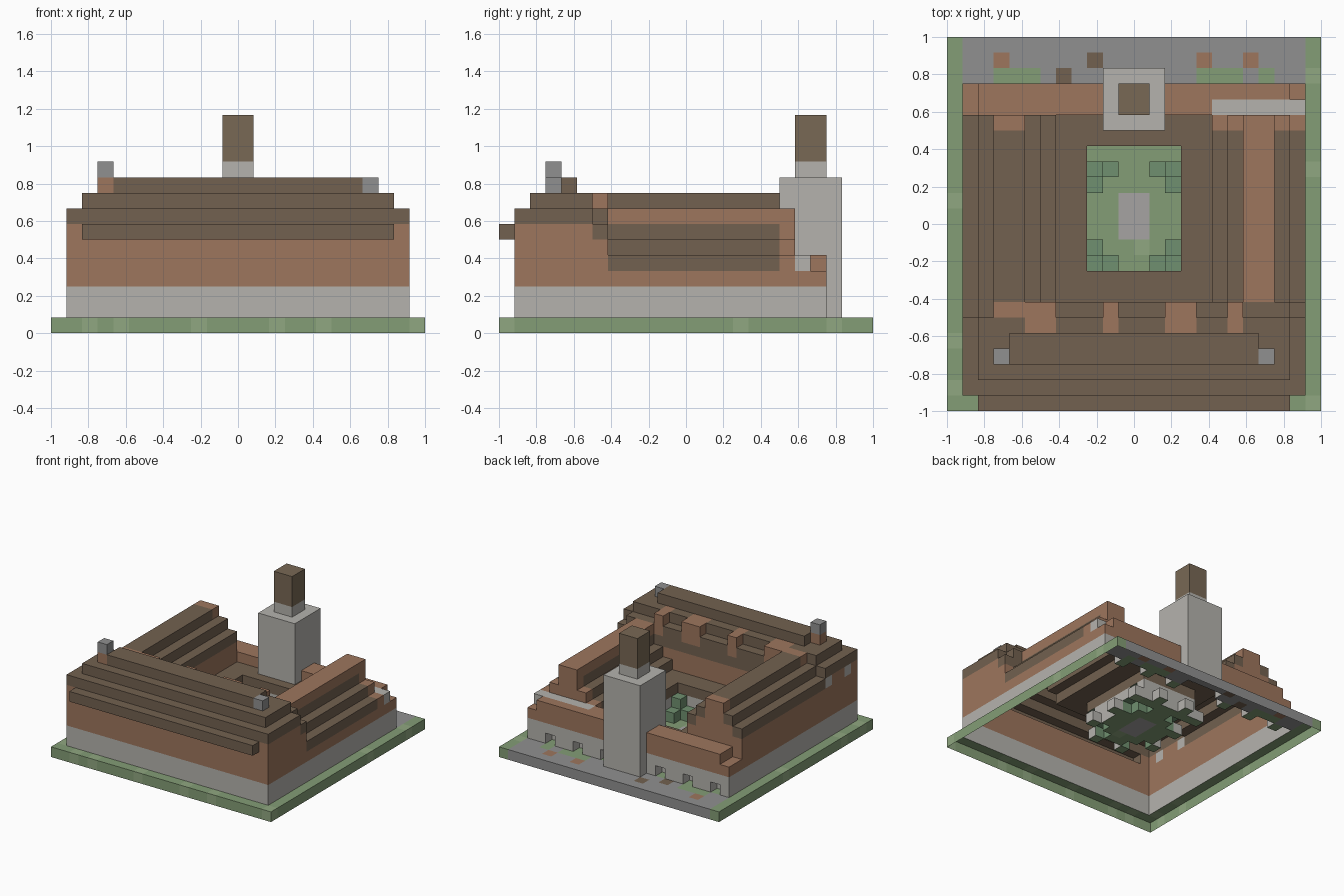
import bpy, bmesh, random
from mathutils import Vector

if "Cube" in bpy.data.objects:
    bpy.data.objects.remove(bpy.data.objects["Cube"])

random.seed(4)
U = 1 / 12          # block size
cells = {}          # (x, y, z) -> part name


def box(part, x0, x1, y0, y1, z0, z1):
    for x in range(x0, x1):
        for y in range(y0, y1):
            for z in range(z0, z1):
                cells[x, y, z] = part


def cut(x, y, z):
    cells.pop((x, y, z), None)


# Ground, pavement behind the building, courtyard paving
box("lawn", -12, 12, -12, 12, 0, 1)
for x in range(-12, 12):
    for y in range(-12, 12):
        if random.random() < 0.15:
            cells[x, y, 0] = "light_grass"
box("pavement", -11, 11, 9, 12, 0, 1)
for x in (-9, -8, -7, 4, 5, 6, 8):
    cells[x, 9, 0] = "lawn"
for x in (-9, 4, 7):
    cells[x, 10, 0] = "brick_path"
cells[-3, 10, 0] = "dirt_path"
cells[-5, 9, 0] = "dirt_path"
box("courtyard_paving", -1, 1, -1, 2, 0, 1)

# Stone base and brick walls
box("stone_base", -11, 11, -11, 9, 1, 3)
box("brick_walls", -11, 11, -11, 9, 3, 4)
box("brick_walls", -11, 11, -11, -5, 4, 7)
box("brick_walls", -10, 10, 7, 9, 4, 5)
box("back_ledge", 5, 11, 7, 8, 4, 5)

# Cloister roof around the open courtyard
box("cloister_roof", -5, 5, -5, 7, 3, 4)
for x in range(-3, 3):
    for y in range(-3, 5):
        for z in range(1, 4):
            cut(x, y, z)

# Arcade niches: back wall and courtyard walls
for x in range(-10, 11, 3):
    cut(x, 8, 1)
for i in (-2, 1):
    cut(i, -4, 1)
    cut(i, 5, 1)
for y in (-2, 1, 4):
    cut(-4, y, 1)
    cut(3, y, 1)

# Front wing: stepped roof
box("front_roof", -10, 10, -12, -11, 6, 7)
box("front_roof", -11, 11, -6, -5, 6, 7)
box("front_roof", -11, 11, -11, -6, 7, 8)
box("front_roof", -10, 10, -6, -5, 7, 8)
box("front_roof", -10, 10, -10, -6, 8, 9)
box("front_roof", -8, 8, -9, -7, 9, 10)
for x0, x1 in ((-7, -5), (-2, -1), (2, 4), (6, 7)):
    box("dormers", x0, x1, -7, -5, 7, 9)
box("dormers", -9, -7, -6, -5, 8, 9)

# Chimneys
box("chimney_foot", -9, -8, -9, -8, 9, 10)
box("chimneys", -9, -8, -9, -8, 10, 11)
box("chimneys", 8, 9, -9, -8, 9, 10)

# Side wings: three roof steps over brick; the right wing is lower
for x, eave, roof in ((-11, 6, "left_roof"), (5, 4, "right_roof")):
    for i in range(3):
        z = eave + i
        box("wing_walls", x + i, x + 6 - i, -5, 7, 3, z)
        box(roof, x + i, x + 6 - i, -5, 7, z, z + 1)
box("wing_gables", -9, -7, 6, 7, 8, 9)
for i in range(3):
    box("wing_gables", 5 + i, 11 - i, 6, 7, 4 + i, 5 + i)
box("wing_gables", 7, 9, -5, 7, 7, 8)

# Stone windows on the left wall
for y in (-10, -7):
    cells[-11, y, 6] = "side_windows"

# Tower
box("tower", -2, 2, 6, 10, 1, 10)
box("tower", -1, 1, 7, 9, 10, 11)
box("tower_cap", -1, 1, 7, 9, 11, 14)

# Corner hedges in the courtyard
for sx in (-3, 2):
    inner = -2 if sx < 0 else 1
    for cy, ny in ((-3, -2), (3, 2)):
        box("hedges", sx, sx + 1, cy, cy + 1, 1, 3)
        cells[inner, cy, 1] = "hedges"
        cells[sx, ny, 1] = "hedges"

BRICK, BROWN, STONE = (0.34, 0.18, 0.11), (0.17, 0.12, 0.08), (0.46, 0.45, 0.42)
GREEN, SLATE = (0.23, 0.34, 0.18), (0.28, 0.28, 0.28)
colours = {
    "lawn": GREEN, "light_grass": (0.28, 0.39, 0.22), "pavement": SLATE,
    "brick_path": BRICK, "dirt_path": BROWN, "courtyard_paving": (0.38, 0.37, 0.36),
    "stone_base": STONE, "brick_walls": BRICK, "back_ledge": STONE,
    "cloister_roof": BROWN, "front_roof": BROWN, "dormers": BRICK,
    "chimney_foot": BRICK, "chimneys": SLATE, "wing_walls": BRICK,
    "left_roof": BROWN, "right_roof": BROWN, "wing_gables": BRICK,
    "side_windows": STONE, "tower": STONE, "tower_cap": (0.19, 0.14, 0.09),
    "hedges": (0.16, 0.28, 0.16),
}

# Skin each part: only faces open to the air, underside left open
mats = {}
for part, colour in colours.items():
    bm = bmesh.new()
    for cell, owner in cells.items():
        if owner != part:
            continue
        for axis in range(3):
            for side in (-1, 1):
                near = list(cell)
                near[axis] += side
                if tuple(near) in cells or near[2] < 0:
                    continue
                n, a, b = Vector(), Vector(), Vector()
                n[axis] = side / 2
                a[(axis + 1) % 3] = 0.5
                b[(axis + 2) % 3] = 0.5 * side
                c = Vector(cell) + Vector((0.5, 0.5, 0.5)) + n
                bm.faces.new([bm.verts.new(p * U) for p in
                              (c - a - b, c + a - b, c + a + b, c - a + b)])
    bmesh.ops.remove_doubles(bm, verts=bm.verts, dist=0.001)
    bmesh.ops.dissolve_limit(bm, angle_limit=0.01, verts=bm.verts, edges=bm.edges)
    mesh = bpy.data.meshes.new(part)
    bm.to_mesh(mesh)
    bm.free()
    if colour not in mats:
        mats[colour] = bpy.data.materials.new("paint_" + part)
        mats[colour].diffuse_color = (*colour, 1)
    mesh.materials.append(mats[colour])
    bpy.context.collection.objects.link(bpy.data.objects.new(part, mesh))

for m in bpy.data.materials:
    if m.users and not m.is_grease_pencil:
        m.use_nodes = True
        m.node_tree.nodes["Principled BSDF"].inputs["Base Color"].default_value = m.diffuse_color
